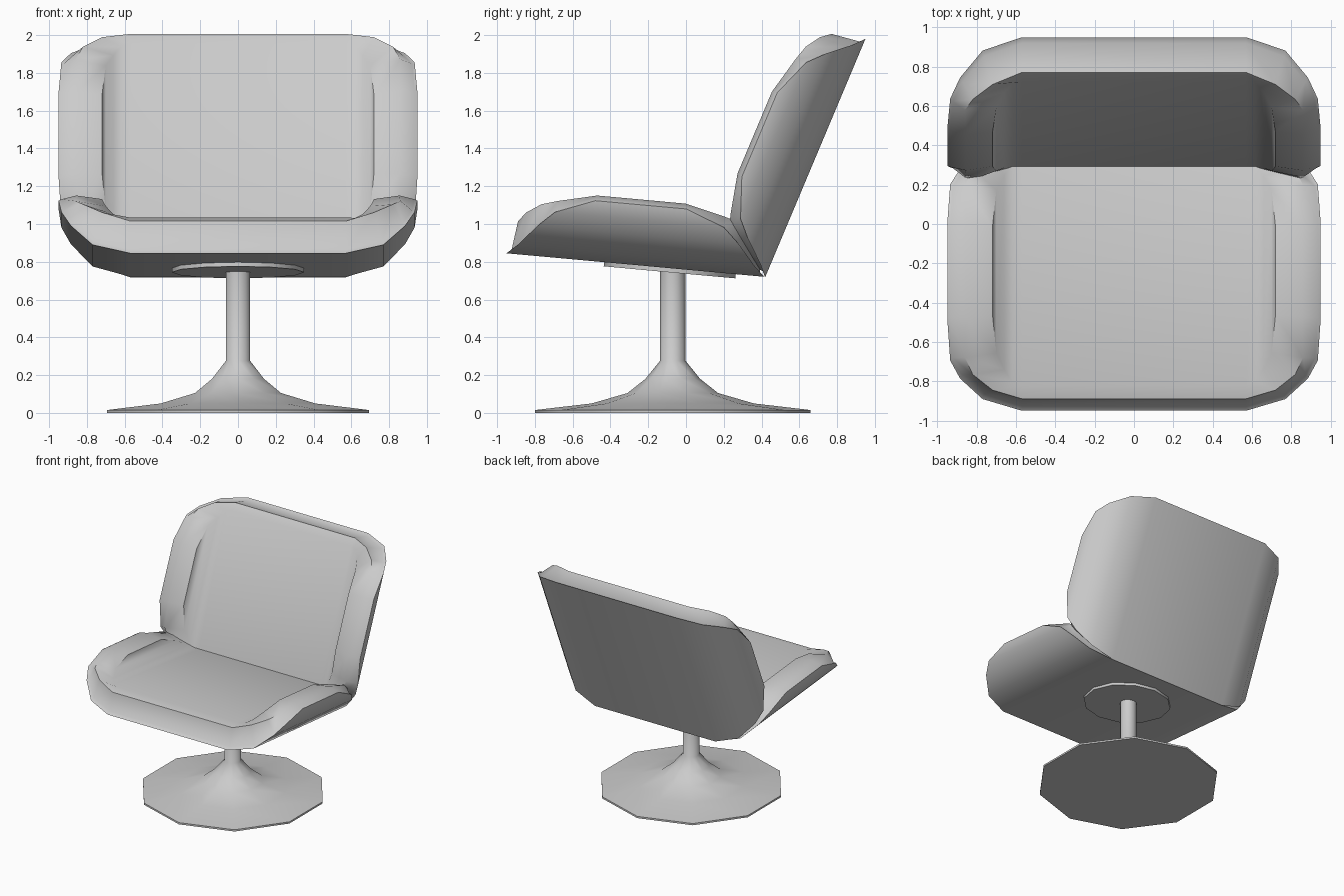
import bpy, bmesh, math
from mathutils import Vector, Matrix

if "Cube" in bpy.data.objects:
    bpy.data.objects.remove(bpy.data.objects["Cube"])

L = 1.37  # panel length

# half-width rings (x, distance from end, height), from centre to side
RINGS = [
    [(.57, 0, 0), (.77, .055, .05), (.885, .15, .16), (.935, .235, .24), (.95, .443, .32)],
    [(.57, .025, .022), (.763, .077, .072), (.872, .168, .175), (.922, .247, .25), (.935, .447, .328)],
    [(.57, .045, .175), (.72, .085, .225), (.82, .16, .275), (.86, .244, .3), (.855, .45, .348)],
    [(.57, .11, .2), (.62, .13, .2), (.66, .19, .225), (.70, .27, .275), (.72, .46, .33)],
]


def finish(name, bm, angle):
    bmesh.ops.recalc_face_normals(bm, faces=bm.faces)
    mesh = bpy.data.meshes.new(name)
    bm.to_mesh(mesh)
    bm.free()
    obj = bpy.data.objects.new(name, mesh)
    bpy.context.collection.objects.link(obj)
    bpy.ops.object.select_all(action='DESELECT')
    obj.select_set(True)
    bpy.context.view_layer.objects.active = obj
    bpy.ops.object.shade_smooth_by_angle(angle=math.radians(angle))
    return obj


def cushion(name, origin, along, normal):
    """Curved shell with a rim and a padded inside, placed by origin and two axes."""
    o, e, n = (Vector((0, *v)) for v in (origin, along, normal))
    e.normalize()
    n.normalize()
    bm = bmesh.new()
    rings = []
    for ring in RINGS:
        cols = [(-x, u, h) for x, u, h in reversed(ring)] + ring
        pts = cols + [(x, L - u, h) for x, u, h in reversed(cols)]
        rings.append([bm.verts.new(Vector((x, 0, 0)) + o + e * u + n * h) for x, u, h in pts])
    k = len(rings[0])
    for a, b in zip(rings, rings[1:]):
        for i in range(k):
            j = (i + 1) % k
            bm.faces.new((a[i], a[j], b[j], b[i]))
    # shell back and cushion top as strips across the width
    for r in (rings[0], rings[-1]):
        for i in range(k // 2 - 1):
            bm.faces.new((r[i], r[i + 1], r[k - 2 - i], r[k - 1 - i]))
    return finish(name, bm, 50)


def lathe(name, profile, sides, matrix):
    bm = bmesh.new()
    rings = []
    for r, z in profile:
        rings.append([bm.verts.new(matrix @ Vector((r * math.sin(2 * math.pi * i / sides),
                                                    r * math.cos(2 * math.pi * i / sides), z)))
                      for i in range(sides)])
    for a, b in zip(rings, rings[1:]):
        for i in range(sides):
            j = (i + 1) % sides
            bm.faces.new((a[i], a[j], b[j], b[i]))
    bm.faces.new(rings[0])
    bm.faces.new(rings[-1])
    return finish(name, bm, 40)


# seat and backrest share one shape
cushion("seat", (-.95, .845), (1.37, -.125), (.125, 1.37))
cushion("backrest", (.95, 1.98), (-.53, -1.26), (-1.26, .53))

# flared pedestal
lathe("pedestal", [(.73, 0), (.73, .015), (.43, .05), (.24, .105), (.145, .18),
                   (.068, .275), (.068, .76)], 10, Matrix.Translation((0, -.07, 0)))

# tilted mounting plate
tilt = Matrix.Translation((0, -.085, .766)) @ Matrix.Rotation(-math.atan2(.125, 1.37), 4, 'X')
lathe("mounting_plate", [(.35, -.022), (.35, .01)], 12, tilt)
